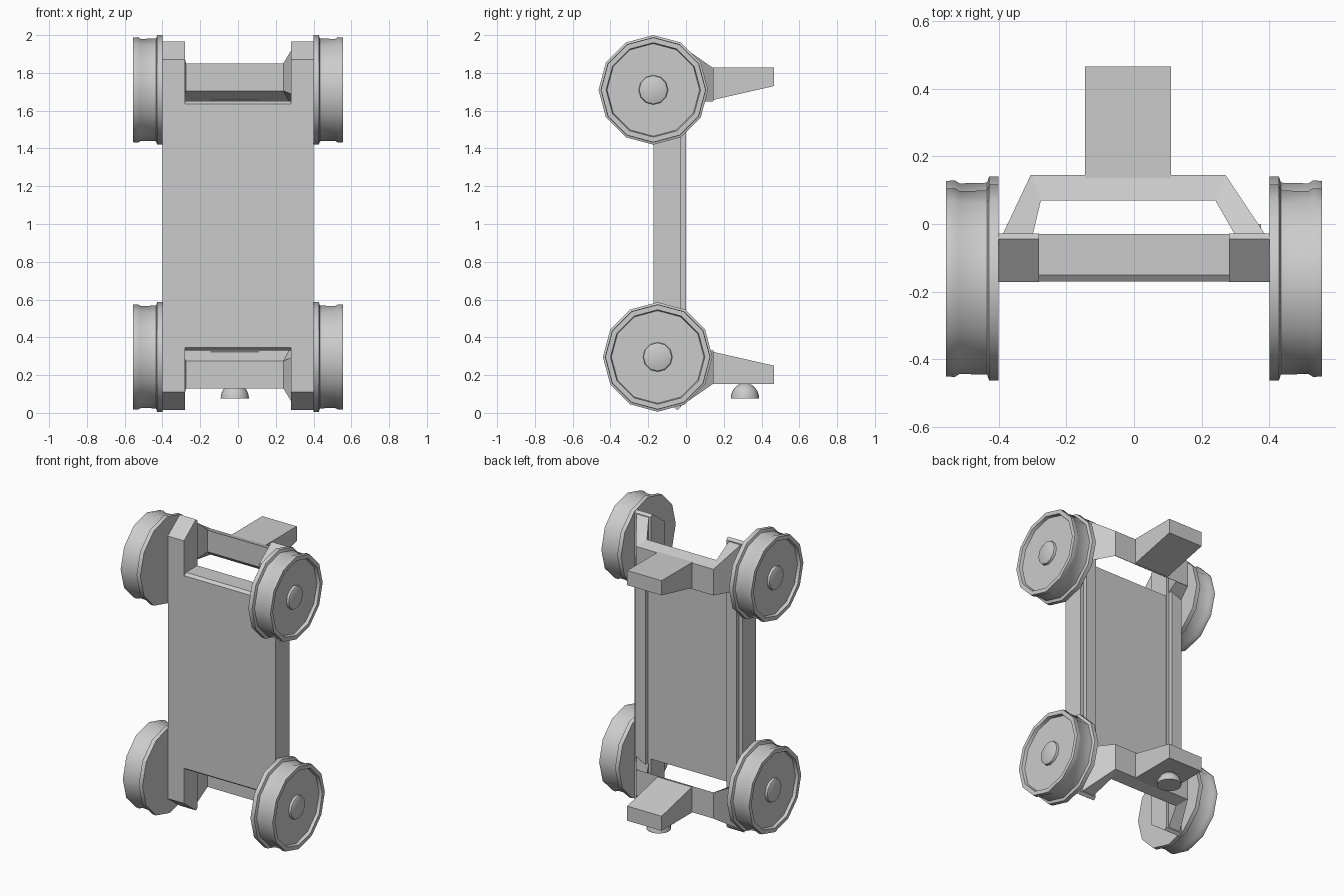
import bpy, bmesh
from math import cos, sin, pi, radians

if "Cube" in bpy.data.objects:
    bpy.data.objects.remove(bpy.data.objects["Cube"])

MID = 0.99  # height of the plane that the two ends mirror about


def flip(z, end):
    """Heights are given for the upper end; end=-1 mirrors them to the lower end."""
    return z if end > 0 else 2 * MID - z


def loft(name, rings, smooth=0):
    """Skin a list of equal-length closed rings and cap both ends."""
    bm = bmesh.new()
    rows = [[bm.verts.new(p) for p in ring] for ring in rings]
    n = len(rows[0])
    for a, b in zip(rows, rows[1:]):
        for i in range(n):
            j = (i + 1) % n
            bm.faces.new((a[i], a[j], b[j], b[i]))
    bm.faces.new(rows[0])
    bm.faces.new(rows[-1])
    bmesh.ops.recalc_face_normals(bm, faces=bm.faces)
    mesh = bpy.data.meshes.new(name)
    bm.to_mesh(mesh)
    bm.free()
    ob = bpy.data.objects.new(name, mesh)
    bpy.context.collection.objects.link(ob)
    if smooth:
        bpy.ops.object.select_all(action='DESELECT')
        bpy.context.view_layer.objects.active = ob
        ob.select_set(True)
        bpy.ops.object.shade_smooth_by_angle(angle=radians(smooth))
    return ob


def prism(name, profile, x0, x1):
    """Extrude a (y, z) profile along x."""
    return loft(name, [[(x, y, z) for y, z in profile] for x in (x0, x1)])


# Deck panel with a small bevel along its front upper and lower edges
prism("deck_panel", [(-0.17, 0.345), (-0.17, 1.635), (-0.15, 1.65), (-0.03, 1.65),
                     (-0.03, 0.33), (-0.15, 0.33)], -0.28, 0.28)

# Side rails with slanted ends, plus a raised strip on the back of each
rail = [(-0.172, 0.11), (-0.172, 1.87), (-0.045, 1.965), (-0.028, 1.95),
        (-0.028, 0.03), (-0.045, 0.015)]
strip = [(-0.03, 0.3), (-0.03, 1.68), (0, 1.68), (0, 0.3)]
for s, side in ((-1, "left"), (1, "right")):
    prism(side + "_rail", rail, s * 0.28, s * 0.4)
    prism(side + "_rail_strip", strip, s * 0.3, s * 0.375)

# Wheel outline: (distance from centre plane, radius), from the inner hub to the outer hub
wheel = [(0.40, 0.10), (0.40, 0.29), (0.428, 0.29), (0.434, 0.272), (0.515, 0.270),
         (0.53, 0.279), (0.555, 0.277), (0.555, 0.25), (0.535, 0.245),
         (0.535, 0.078), (0.55, 0.075), (0.555, 0.065)]


def bumper_ring(outer, inner, low_out, top_out, low_in, top_in, end):
    return [(*outer, flip(low_out, end)), (*outer, flip(top_out, end)),
            (*inner, flip(top_in, end)), (*inner, flip(low_in, end))]


for end, label in ((1, "upper"), (-1, "lower")):
    # Bracket bar: two splayed legs joined by a straight middle
    loft(label + "_bracket", [
        bumper_ring((-0.39, -0.035), (-0.30, -0.035), 1.64, 1.95, 1.68, 1.95, end),
        bumper_ring((-0.305, 0.145), (-0.275, 0.07), 1.65, 1.825, 1.705, 1.85, end),
        bumper_ring((0.27, 0.145), (0.24, 0.07), 1.65, 1.825, 1.705, 1.85, end),
        bumper_ring((0.39, -0.035), (0.30, -0.035), 1.64, 1.95, 1.68, 1.95, end)])

    # Tapered tongue sticking out behind
    tongue = [(0.135, 1.655), (0.135, 1.828), (0.465, 1.828), (0.465, 1.73)]
    prism(label + "_tongue", [(y, flip(z, end)) for y, z in tongue], -0.145, 0.11)

    # Twelve-sided wheels
    cy, cz = (-0.173, 1.71) if end > 0 else (-0.15, 0.296)
    for s, side in ((-1, "left"), (1, "right")):
        loft(f"{label}_{side}_wheel",
             [[(s * x, cy + r * cos(i * pi / 6), cz + r * sin(i * pi / 6))
               for i in range(12)] for x, r in wheel], smooth=38)

# Half-round peg under the lower tongue
dome = [(0.075 * cos(a * pi / 14), 0.076 + 0.082 * sin(a * pi / 14)) for a in range(7)]
loft("round_peg", [[(-0.017 + r * cos(i * pi / 8), 0.312 + r * sin(i * pi / 8), z)
                    for i in range(16)] for r, z in dome], smooth=40)
